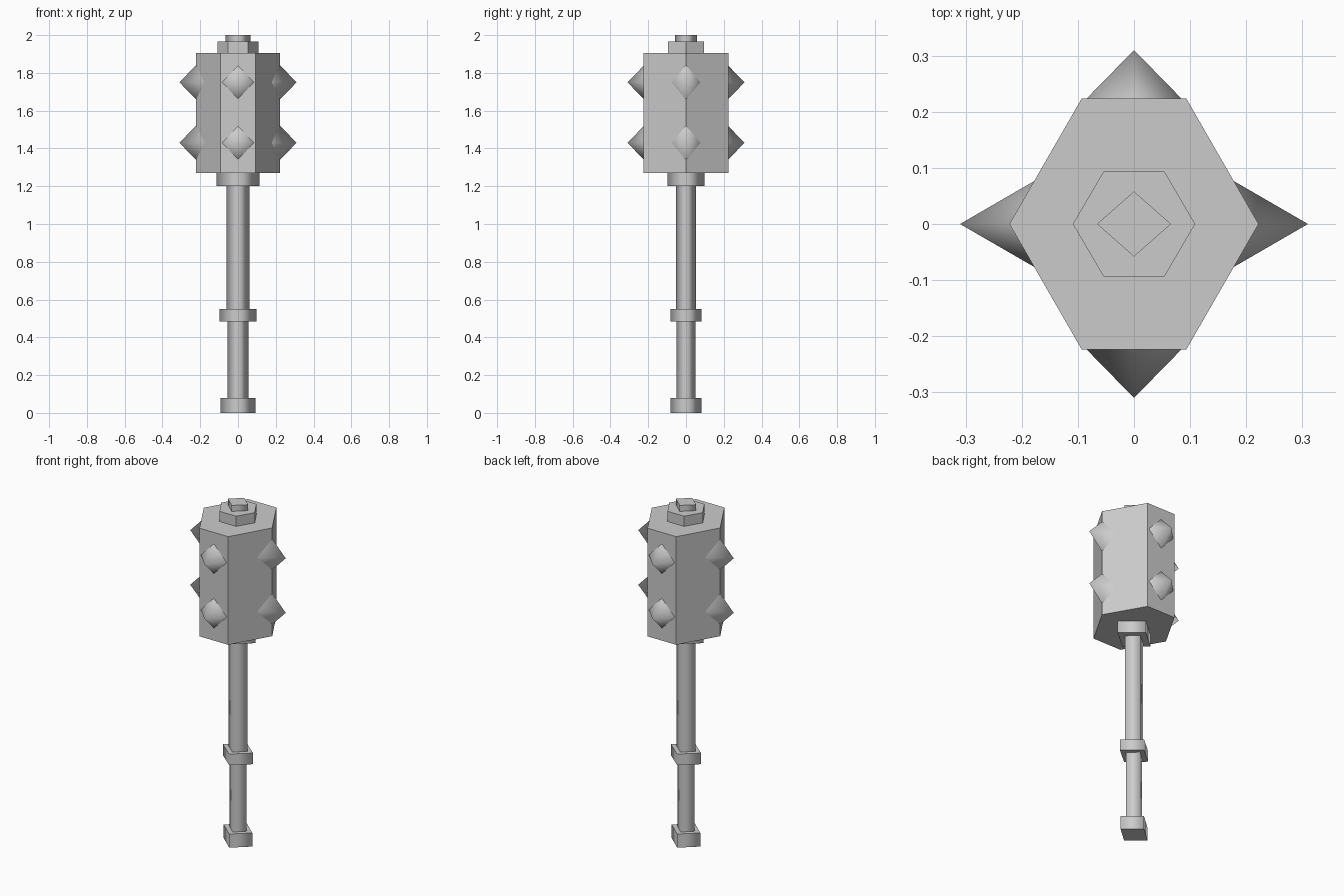
import bpy
import bmesh
from math import cos, sin, tau
from mathutils import Vector

cube = bpy.data.objects.get("Cube")
if cube:
    bpy.data.objects.remove(cube)

# One plain grey metal
metal = bpy.data.materials.new("grey_metal")
metal.use_nodes = True
GREY = (0.6, 0.6, 0.6, 1)
metal.diffuse_color = GREY
metal.node_tree.nodes["Principled BSDF"].inputs["Base Color"].default_value = GREY


def finish(name, bm):
    bmesh.ops.recalc_face_normals(bm, faces=bm.faces)
    mesh = bpy.data.meshes.new(name)
    bm.to_mesh(mesh)
    bm.free()
    mesh.materials.append(metal)
    obj = bpy.data.objects.new(name, mesh)
    bpy.context.collection.objects.link(obj)
    return obj


def prism(name, outline, bottom, top, smooth):
    """Extrude an outline upward; smooth sides keep crisp cap edges."""
    bm = bmesh.new()
    base = bm.faces.new([bm.verts.new((x, y, bottom)) for x, y in outline])
    grown = bmesh.ops.extrude_face_region(bm, geom=[base], use_keep_orig=True)
    verts = [g for g in grown["geom"] if isinstance(g, bmesh.types.BMVert)]
    bmesh.ops.translate(bm, verts=verts, vec=(0, 0, top - bottom))
    bm.normal_update()
    for face in bm.faces:
        is_cap = abs(face.normal.z) > 0.5
        face.smooth = smooth and not is_cap
        if is_cap:
            for edge in face.edges:
                edge.smooth = False
    return finish(name, bm)


def diamond(rx, ry):
    return [(rx, 0), (0, ry), (-rx, 0), (0, -ry)]


def hexagon(rx, shoulder_x, ry):
    return [(rx, 0), (shoulder_x, ry), (-shoulder_x, ry),
            (-rx, 0), (-shoulder_x, -ry), (shoulder_x, -ry)]


# Handle, from the foot upward: name, x radius, y radius, bottom, top
for name, rx, ry, bottom, top in [
    ("pommel", 0.093, 0.082, 0, 0.08),
    ("lower_shaft", 0.055, 0.051, 0.08, 0.485),
    ("grip_band", 0.098, 0.083, 0.485, 0.55),
    ("upper_shaft", 0.061, 0.052, 0.55, 1.2),
    ("head_collar", 0.114, 0.098, 1.2, 1.27),
    ("top_stud", 0.066, 0.058, 1.965, 2.0),
]:
    prism(name, diamond(rx, ry), bottom, top, True)

# Six-sided head and its cap
prism("head", hexagon(0.222, 0.093, 0.224), 1.27, 1.905, False)
prism("head_cap", hexagon(0.109, 0.054, 0.094), 1.905, 1.965, False)


def spike(name, turn, height, root, half_width, half_height):
    """Four-sided spike pointing outward from the head."""
    out = Vector((cos(turn), sin(turn), 0))
    side = Vector((-sin(turn), cos(turn), 0))
    centre = Vector((0, 0, height))
    bm = bmesh.new()
    tip = bm.verts.new(centre + out * 0.31)
    ring = [bm.verts.new(centre + out * root + side * a + Vector((0, 0, b)))
            for a, b in diamond(half_width, half_height)]
    for i in range(4):
        bm.faces.new((tip, ring[i], ring[(i + 1) % 4])).smooth = True
    return finish(name, bm)


# Two rows of spikes on the four sides
for row, height in (("lower", 1.43), ("upper", 1.75)):
    for i, where in enumerate(("left", "back", "right", "front")):
        on_corner = i % 2 == 0
        size = (0.165, 0.084, 0.15) if on_corner else (0.22, 0.088, 0.092)
        spike(f"{row}_{where}_spike", tau * i / 4, height, *size)
